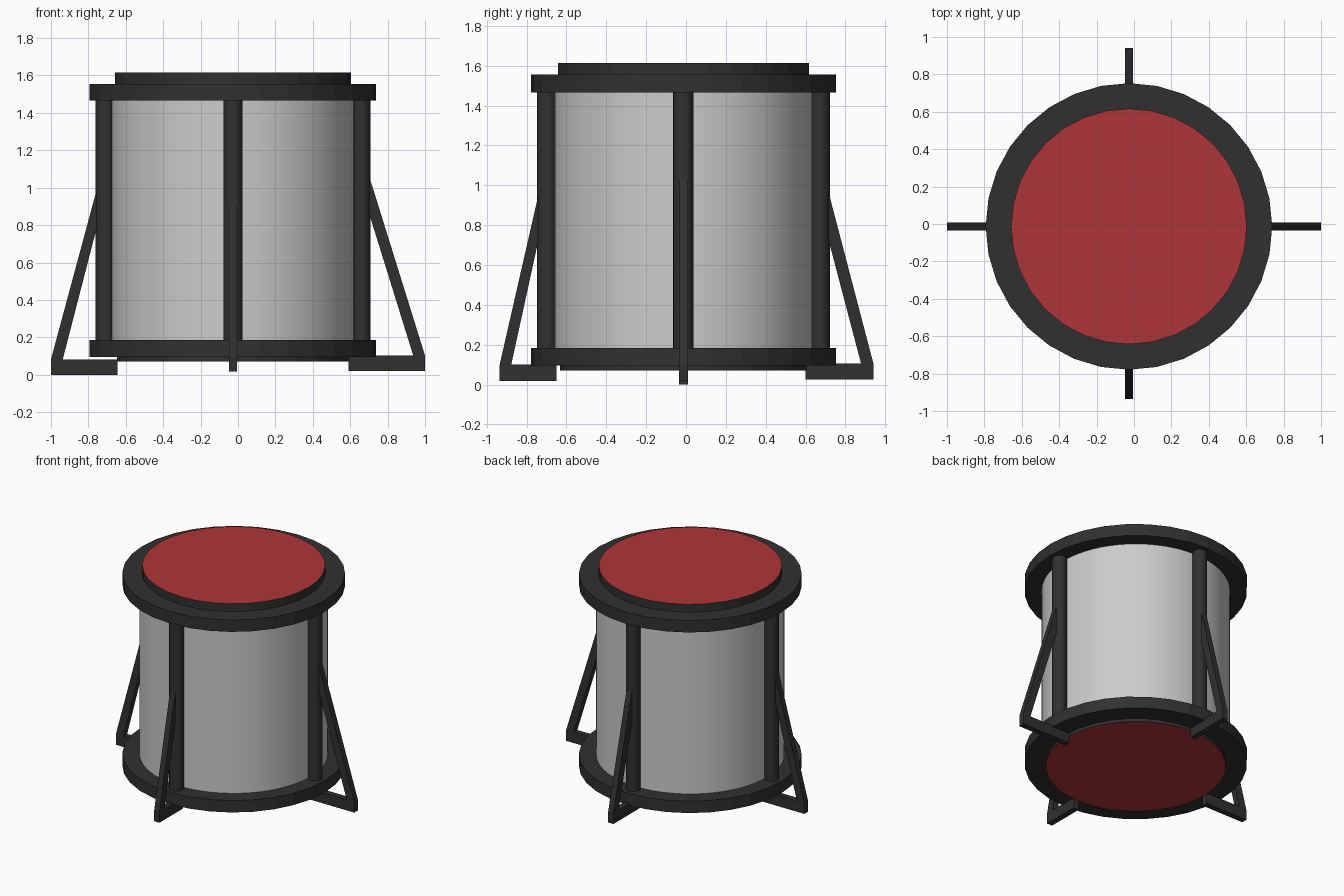
import bpy, bmesh
from math import cos, sin, pi, radians
from mathutils import Matrix

if "Cube" in bpy.data.objects:
    bpy.data.objects.remove(bpy.data.objects["Cube"])

CX, CY = -0.027, -0.013          # drum axis


def material(name, rgb):
    m = bpy.data.materials.new(name)
    m.diffuse_color = (*rgb, 1)
    m.use_nodes = True
    m.node_tree.nodes["Principled BSDF"].inputs["Base Color"].default_value = m.diffuse_color
    return m


BLACK = material("black", (0.03, 0.03, 0.03))
RED = material("red", (0.43, 0.035, 0.04))
SHELL = material("shell_grey", (0.6, 0.6, 0.6))


def cylinder(name, r, z0, z1, mat, x=CX, y=CY, sides=32, smooth=False):
    bpy.ops.mesh.primitive_cylinder_add(vertices=sides, radius=r, depth=z1 - z0,
                                        location=(x, y, (z0 + z1) / 2))
    ob = bpy.context.object
    ob.name = name
    ob.data.materials.append(mat)
    if smooth:
        bpy.ops.object.shade_smooth_by_angle(angle=radians(40))
    return ob


def leg(name, angle, r_out, r_foot, z0, z_out, z_in, t):
    """L-shaped profile (foot + slanted strut) extruded sideways and turned into place.
    z_out / z_in: heights where the strut edges meet the post at radius rp."""
    rp, rend, zt = 0.735, 0.69, z0 + 0.082
    r_in = r_out - t
    top_out = zt + (z_out - zt) * (r_out - rend) / (r_out - rp)
    top_in = zt + (z_in - zt) * (r_in - rend) / (r_in - rp)
    pts = [(r_foot, z0), (r_out, z0), (r_out, zt), (rend, top_out),
           (rend, top_in), (r_in, zt), (r_foot, zt)]
    bm = bmesh.new()
    f = bm.faces.new([bm.verts.new((r, -0.022, z)) for r, z in pts])
    ext = bmesh.ops.extrude_face_region(bm, geom=[f])
    bmesh.ops.translate(bm, vec=(0, 0.044, 0),
                        verts=[v for v in ext["geom"] if isinstance(v, bmesh.types.BMVert)])
    bmesh.ops.recalc_face_normals(bm, faces=bm.faces)
    bm.transform(Matrix.Translation((CX, CY, 0)) @ Matrix.Rotation(angle, 4, 'Z'))
    me = bpy.data.meshes.new(name)
    bm.to_mesh(me)
    bm.free()
    me.materials.append(BLACK)
    bpy.context.collection.objects.link(bpy.data.objects.new(name, me))


# Shell and the two hoops
cylinder("drum_shell", 0.648, 0.14, 1.51, SHELL, sides=64, smooth=True)
cylinder("top_hoop", 0.766, 1.465, 1.555, BLACK)
cylinder("bottom_hoop", 0.766, 0.095, 0.185, BLACK)

# Drum heads: black rim with a red skin on the outer face
for name, r, z0, z1, up in (("top_head", 0.63, 1.53, 1.615, 1),
                            ("bottom_head", 0.62, 0.072, 0.12, -1)):
    head = cylinder(name, r, z0, z1, BLACK)
    head.data.materials.append(RED)
    for p in head.data.polygons:
        if p.normal.z * up > 0.9:
            p.material_index = 1

# Tension posts around the shell
for i, side in enumerate(("right", "back", "left", "front")):
    a = i * pi / 2
    cylinder(side + "_post", 0.051, 0.15, 1.5, BLACK,
             CX + 0.684 * cos(a), CY + 0.684 * sin(a), 24, True)

# Four legs, each slightly different in height and reach
leg("right_leg", 0, 1.027, 0.617, 0.02, 1.04, 0.84, 0.063)
leg("back_leg", pi / 2, 0.953, 0.613, 0.025, 0.94, 0.70, 0.062)
leg("left_leg", pi, 0.973, 0.618, 0.0, 0.965, 0.76, 0.063)
leg("front_leg", -pi / 2, 0.922, 0.637, 0.018, 0.92, 0.69, 0.058)
